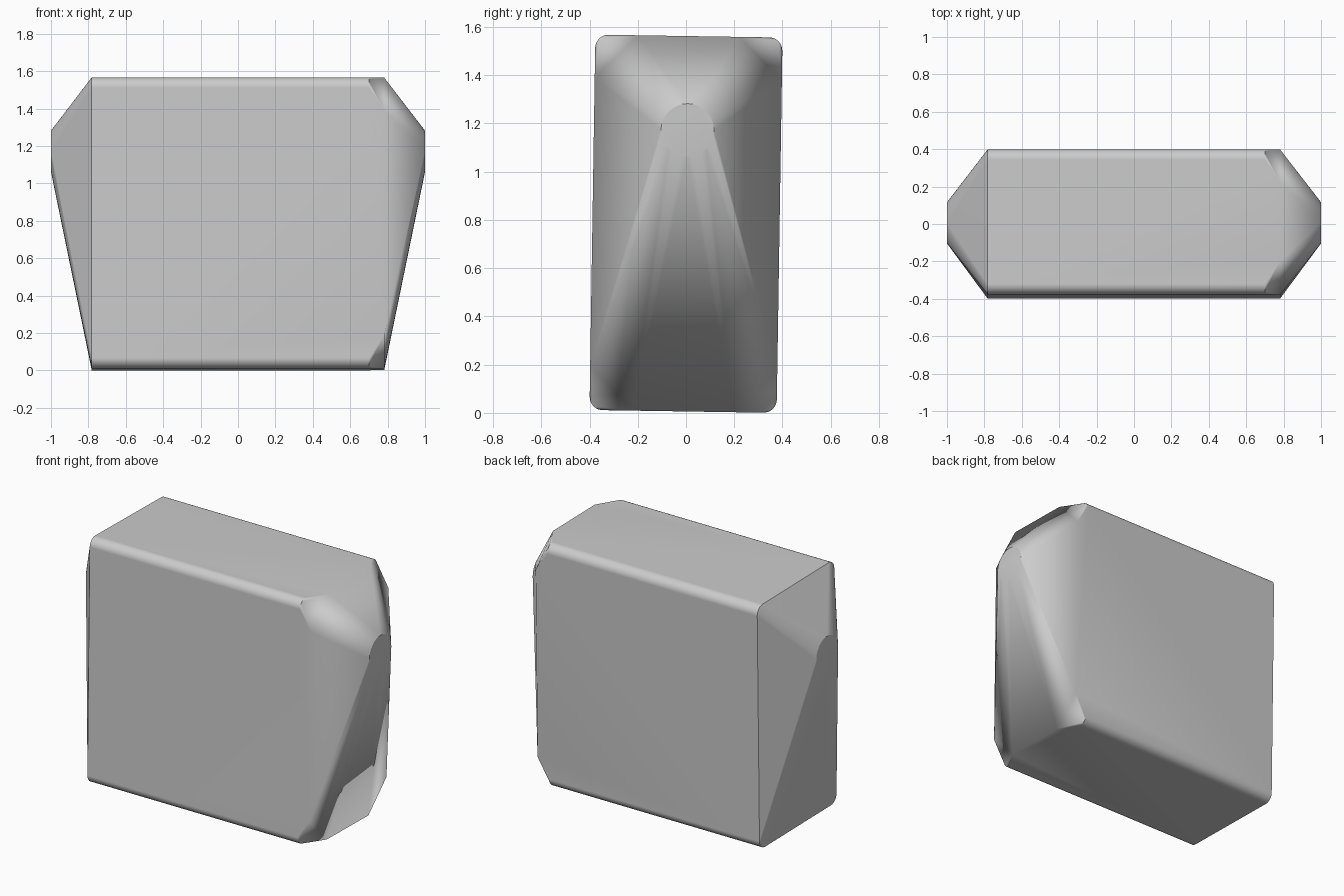
import bpy
import bmesh
import math
from mathutils import Matrix, Vector

if "Cube" in bpy.data.objects:
    bpy.data.objects.remove(bpy.data.objects["Cube"], do_unlink=True)

HALF_Y, HALF_Z, RADIUS = 0.388, 0.778, 0.055
MID_Z = 0.784
SHOULDER, TIP = 0.782, 1.0
CHAMFER, CHAMFER_X = 0.178, 0.70
TILT = Matrix.Rotation(math.radians(-0.9), 4, 'X')

material = bpy.data.materials.new("light_grey")
material.use_nodes = True
grey = (0.6, 0.6, 0.6, 1)
material.diffuse_color = grey
material.node_tree.nodes["Principled BSDF"].inputs["Base Color"].default_value = grey


def rounded_section(x, segments=8):
    """Rounded rectangle across the body."""
    points = []
    for quarter, (sy, sz) in enumerate([(1, 1), (-1, 1), (-1, -1), (1, -1)]):
        for i in range(segments + 1):
            a = (quarter + i / segments) * math.pi / 2
            points.append((x, sy * (HALF_Y - RADIUS) + RADIUS * math.cos(a),
                           sz * (HALF_Z - RADIUS) + RADIUS * math.sin(a)))
    return points


def cut_section(x):
    """Rectangle with its four corners cut off."""
    points = []
    for sy in (-1, 1):
        for sz in (-1, 1):
            points.append((x, sy * (HALF_Y - CHAMFER), sz * HALF_Z))
            points.append((x, sy * HALF_Y, sz * (HALF_Z - CHAMFER)))
    return points


def round_tip(x, sides=32):
    """Small round end, set high on the body."""
    angles = [2 * math.pi * i / sides for i in range(sides)]
    return [(x, 0.11 * math.cos(a), 0.388 + 0.11 * math.sin(a)) for a in angles]


# Body: sections skinned from tip to tip, chamfered at one end only
sections = (round_tip(-TIP) + rounded_section(-SHOULDER)
            + rounded_section(CHAMFER_X) + cut_section(SHOULDER) + round_tip(TIP))
bm = bmesh.new()
for p in sections:
    bm.verts.new(Vector((0, 0, MID_Z)) + TILT @ Vector(p))
hull = bmesh.ops.convex_hull(bm, input=bm.verts[:])
loose = [v for v in bm.verts if not v.link_faces]
bmesh.ops.delete(bm, geom=loose, context='VERTS')
bmesh.ops.dissolve_limit(bm, angle_limit=math.radians(0.4),
                         verts=bm.verts[:], edges=bm.edges[:])
bmesh.ops.recalc_face_normals(bm, faces=bm.faces[:])
mesh = bpy.data.meshes.new("tapered_body")
bm.to_mesh(mesh)
bm.free()

body = bpy.data.objects.new("tapered_body", mesh)
bpy.context.collection.objects.link(body)
mesh.materials.append(material)

# Smooth rounding with crisp shoulders
bpy.ops.object.select_all(action='DESELECT')
body.select_set(True)
bpy.context.view_layer.objects.active = body
bpy.ops.object.shade_smooth_by_angle(angle=math.radians(25))
weighted = body.modifiers.new("weighted_normals", 'WEIGHTED_NORMAL')
weighted.keep_sharp = True
